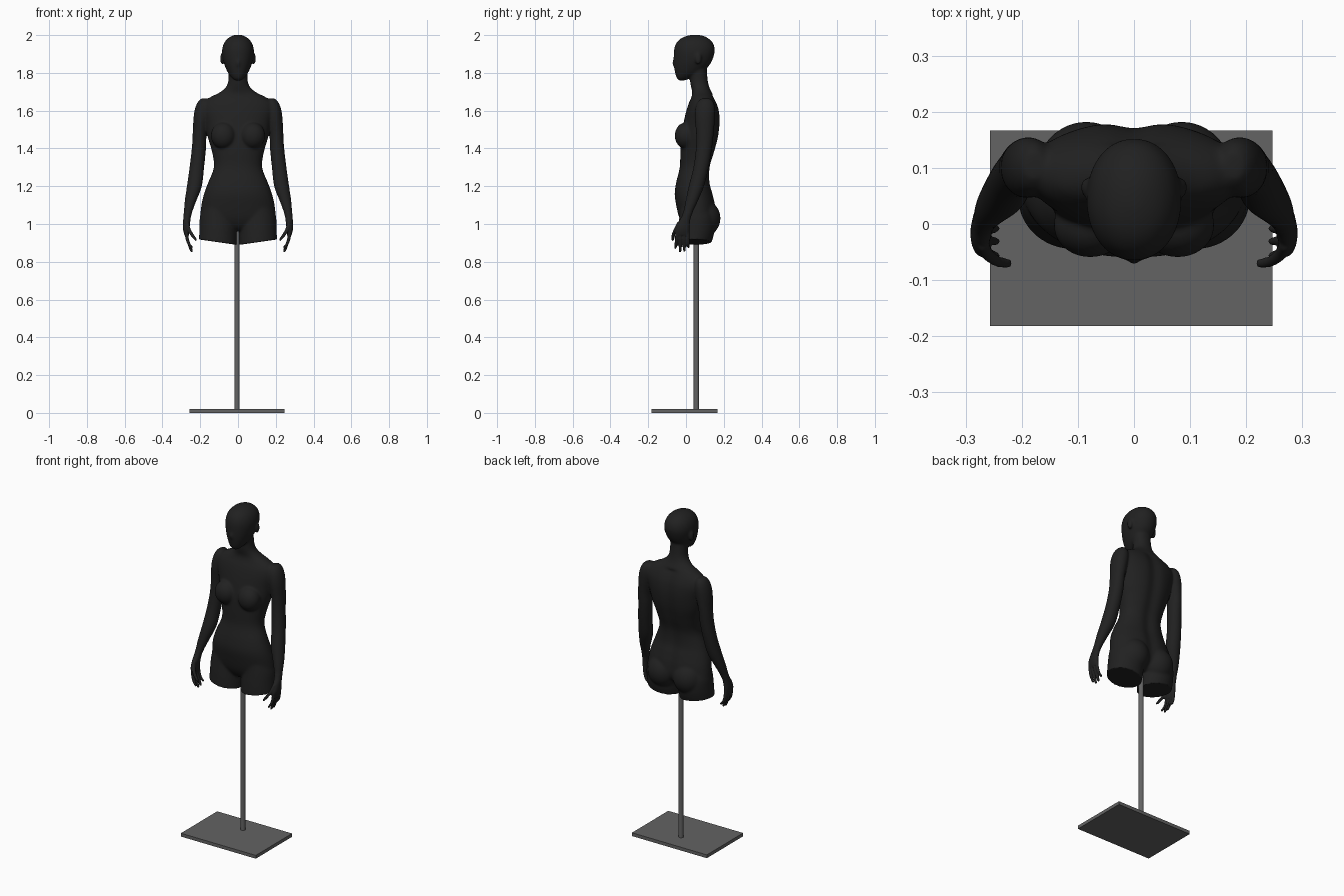
import bpy, bmesh, math
from mathutils import Matrix, Vector

if "Cube" in bpy.data.objects:
    bpy.data.objects.remove(bpy.data.objects["Cube"])


def material(name, v):
    m = bpy.data.materials.new(name)
    m.diffuse_color = (v, v, v, 1)
    m.use_nodes = True
    m.node_tree.nodes["Principled BSDF"].inputs["Base Color"].default_value = m.diffuse_color
    return m


black = material("matte black", 0.015)
grey = material("stand grey", 0.125)


def add_object(name, bm, mat, angle=40):
    mesh = bpy.data.meshes.new(name)
    bm.to_mesh(mesh)
    bm.free()
    ob = bpy.data.objects.new(name, mesh)
    bpy.context.collection.objects.link(ob)
    mesh.materials.append(mat)
    bpy.ops.object.select_all(action='DESELECT')
    ob.select_set(True)
    bpy.context.view_layer.objects.active = ob
    bpy.ops.object.shade_smooth_by_angle(angle=math.radians(angle))
    return ob


def spline(rows, steps=5):
    """Catmull-Rom interpolation through rows of numbers."""
    pts = [Vector(r) for r in rows]
    pts = [pts[0]] + pts + [pts[-1]]
    out = []
    for i in range(1, len(pts) - 2):
        a, b, c, d = pts[i - 1:i + 3]
        for k in range(steps):
            t = k / steps
            out.append(0.5 * (2 * b + (c - a) * t + (2 * a - 5 * b + 4 * c - d) * t * t
                              + (3 * b - a - 3 * c + d) * t ** 3))
    return out + [pts[-1]]


def loft(bm, rows, side=1, power=2.0, tilt=0.0, groove=0.0, n=40):
    """Stack of horizontal rings; each row is (x, y, z, radius x, radius y)."""
    rings = []
    for cx, cy, z, rx, ry in spline(rows):
        ring = []
        for i in range(n):
            a = 2 * math.pi * i / n
            c, s = math.cos(a), math.sin(a)
            x = rx * math.copysign(abs(c) ** (2 / power), c)
            y = cy + ry * math.copysign(abs(s) ** (2 / power), s)
            if s > 0 and z < 1.68:
                y -= groove * math.exp(-(x / 0.035) ** 2)
            ring.append(bm.verts.new(((cx + x) * side, y, z + tilt * x)))
        rings.append(ring)
    for r0, r1 in zip(rings, rings[1:]):
        for i in range(n):
            j = (i + 1) % n
            bm.faces.new((r0[i], r0[j], r1[j], r1[i]))
    bm.faces.new(rings[0])
    bm.faces.new(rings[-1])


def ball(bm, centre, radii):
    bmesh.ops.create_uvsphere(bm, u_segments=32, v_segments=20, radius=1,
                              matrix=Matrix.Translation(centre) @ Matrix.Diagonal((*radii, 1)))


def centred(rows):
    """(z, half width, front y, back y) -> loft rows"""
    return [(0, (f + b) / 2, z, w, (b - f) / 2) for z, w, f, b in rows]


body = bmesh.new()

# Torso and neck
loft(body, centred([
    (0.965, .11, .015, .105), (0.985, .17, -.01, .13), (1.03, .198, -.035, .16),
    (1.10, .194, -.052, .158), (1.16, .18, -.060, .145), (1.22, .158, -.052, .130),
    (1.30, .128, -.033, .132), (1.38, .137, -.030, .155), (1.46, .16, -.025, .175),
    (1.54, .175, -.012, .183), (1.60, .19, .002, .178), (1.64, .183, .015, .165),
    (1.67, .15, .028, .150), (1.695, .10, .033, .137), (1.72, .068, .028, .125),
    (1.75, .053, .022, .117), (1.79, .05, .020, .112), (1.84, .05, .020, .108)]),
    power=2.15, groove=0.013, n=64)

# Head with nose
loft(body, centred([
    (1.760, .018, -.040, -.005), (1.775, .035, -.051, .03), (1.80, .053, -.058, .08),
    (1.83, .067, -.063, .115), (1.86, .077, -.065, .136), (1.90, .084, -.065, .150),
    (1.93, .083, -.062, .152), (1.96, .073, -.050, .142), (1.982, .055, -.028, .12),
    (1.995, .034, 0, .095), (2.002, .012, .03, .065)]), power=2.1, n=64)
ball(body, (0, -.060, 1.852), (.011, .013, .024))

for s in (1, -1):
    # Ears, breasts and buttocks
    ball(body, (s * .084, .065, 1.875), (.012, .018, .032))
    ball(body, (s * .078, -.002, 1.468), (.066, .058, .07))
    ball(body, (s * .085, .085, 1.03), (.092, .098, .10))
    # Thigh stumps with a slanted cut
    loft(body, [(.107, .045, .904, .099, .09), (.106, .054, .96, .099, .097),
                (.104, .058, 1.03, .097, .094), (.10, .05, 1.10, .08, .08)],
         s, tilt=0.143)
    # Arm and palm
    loft(body, [(.178, .105, 1.665, .018, .025), (.181, .104, 1.645, .033, .043),
                (.186, .102, 1.61, .042, .053), (.193, .10, 1.56, .043, .054),
                (.203, .10, 1.48, .037, .047), (.207, .095, 1.40, .038, .043),
                (.218, .08, 1.30, .039, .041), (.231, .055, 1.20, .040, .041),
                (.252, .03, 1.12, .031, .033), (.267, .006, 1.05, .021, .025),
                (.272, -.010, 1.01, .019, .031), (.274, -.019, .97, .017, .038),
                (.271, -.021, .94, .012, .037)], s)
    # Fingers
    for y, tip_y, tip_z in ((-.049, -.056, .868), (-.029, -.031, .85),
                            (-.009, -.008, .853), (.010, .013, .872)):
        loft(body, [(.272, y, .96, .009, .009), (.270, y, .925, .0095, .009),
                    (.260, (y + tip_y) / 2, .895, .009, .0085),
                    (.247, tip_y, tip_z + .008, .008, .0075),
                    (.245, tip_y, tip_z, .004, .004)], s, n=14)
    # Thumb
    loft(body, [(.270, -.035, 1.01, .010, .012), (.262, -.052, .975, .011, .012),
                (.245, -.066, .945, .011, .010), (.227, -.070, .92, .009, .009),
                (.221, -.070, .910, .005, .005)], s, n=14)

bmesh.ops.recalc_face_normals(body, faces=body.faces)

# Fuse the parts into one skin, then soften the joints but not the fingers or cuts
ob = add_object("mannequin_body", body, black)
mod = ob.modifiers.new("fuse", 'REMESH')
mod.mode = 'VOXEL'
mod.voxel_size = 0.004
fused = ob.evaluated_get(bpy.context.evaluated_depsgraph_get())
skin = bmesh.new()
skin.from_mesh(fused.to_mesh())
fused.to_mesh_clear()
bpy.data.objects.remove(ob)


def soften(verts, times):
    for _ in range(times):
        bmesh.ops.smooth_vert(skin, verts=verts, factor=0.5,
                              use_axis_x=True, use_axis_y=True, use_axis_z=True)


soften([v for v in skin.verts if v.co.z > .93 or abs(v.co.x) > .215], 3)
soften([v for v in skin.verts
        if v.co.z > 1.06 or (v.co.z > .935 and abs(v.co.x) < .212)], 18)
add_object("mannequin_body", skin, black)

# Stand pole
pole = bmesh.new()
bmesh.ops.create_cone(pole, cap_ends=True, segments=32, radius1=.014, radius2=.014,
                      depth=.99, matrix=Matrix.Translation((-.005, .055, .505)))
add_object("stand_pole", pole, grey)

# Base plate
base = bmesh.new()
bmesh.ops.create_cube(base, size=1, matrix=Matrix.Translation((-.005, -.0075, .01))
                      @ Matrix.Diagonal((.504, .349, .02, 1)))
add_object("base_plate", base, grey, 20)
